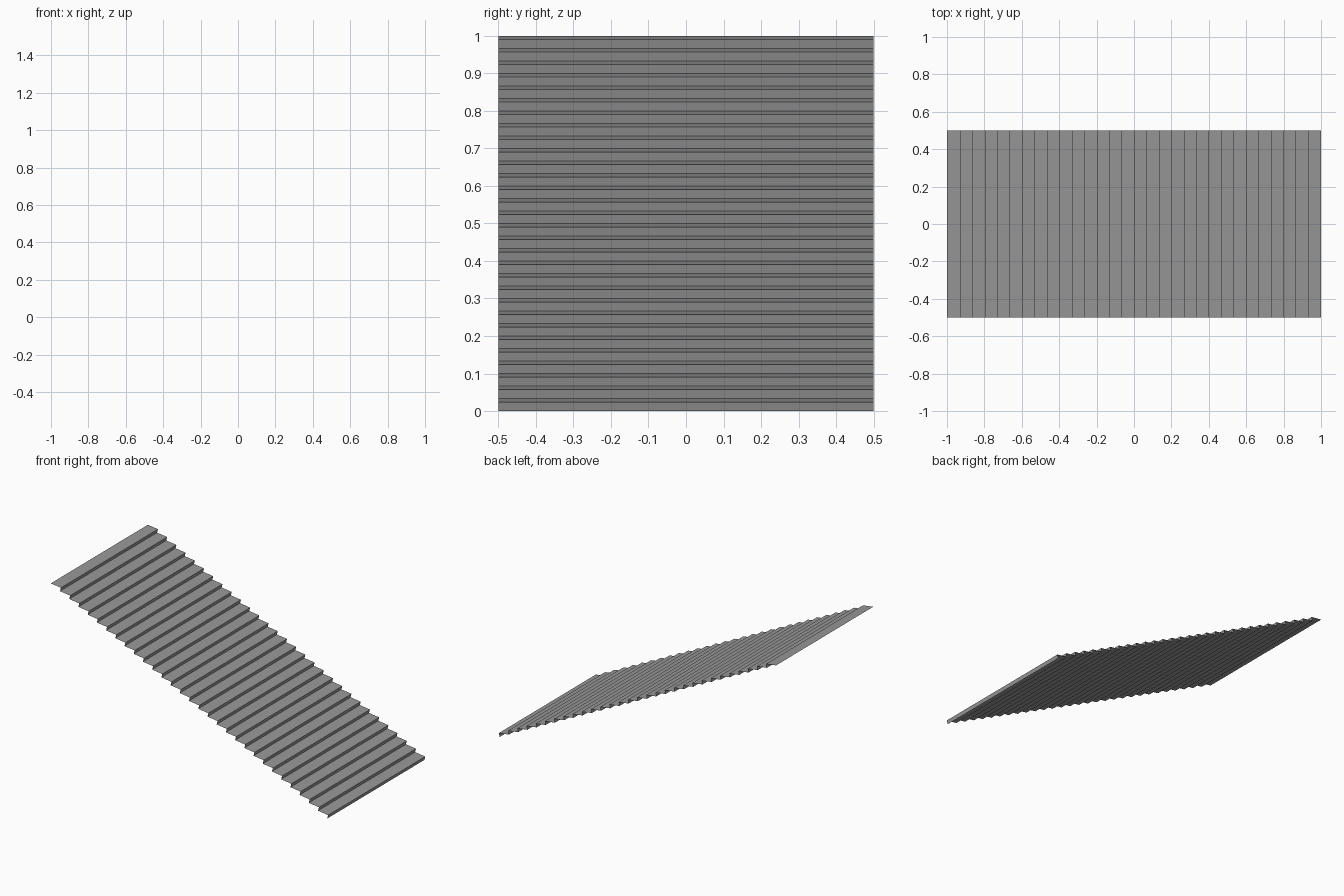
import bpy, bmesh

if "Cube" in bpy.data.objects:
    bpy.data.objects.remove(bpy.data.objects["Cube"])

STEPS = 30
NOSING = 0.006                       # overhang of each tread past its riser's foot
RUN, RISE = (2.0 - NOSING) / STEPS, 1.0 / STEPS
DROP = 0.0095                        # slight forward slope of each tread
HALF_WIDTH = 0.5

# Side profile: sloping tread, then undercut riser, high end at x = -1
profile = [(-1.0, 1.0)]
for i in range(STEPS):
    x = -1.0 + (i + 1) * RUN
    profile.append((x + NOSING, 1.0 - i * RISE - DROP))
    profile.append((x, 1.0 - (i + 1) * RISE))

# Sweep the profile across the width as an open, zero-thickness sheet
bm = bmesh.new()
rows = [[bm.verts.new((x, y, z)) for x, z in profile]
        for y in (-HALF_WIDTH, HALF_WIDTH)]
for i in range(len(profile) - 1):
    bm.faces.new((rows[0][i], rows[0][i + 1], rows[1][i + 1], rows[1][i]))

mesh = bpy.data.meshes.new("stepped_sheet")
bm.to_mesh(mesh)
bm.free()
sheet = bpy.data.objects.new("stepped_sheet", mesh)
bpy.context.collection.objects.link(sheet)

# Dark grey finish
grey = bpy.data.materials.new("dark_grey")
grey.diffuse_color = (0.315, 0.315, 0.315, 1.0)
grey.use_nodes = True
grey.node_tree.nodes["Principled BSDF"].inputs["Base Color"].default_value = grey.diffuse_color
mesh.materials.append(grey)
